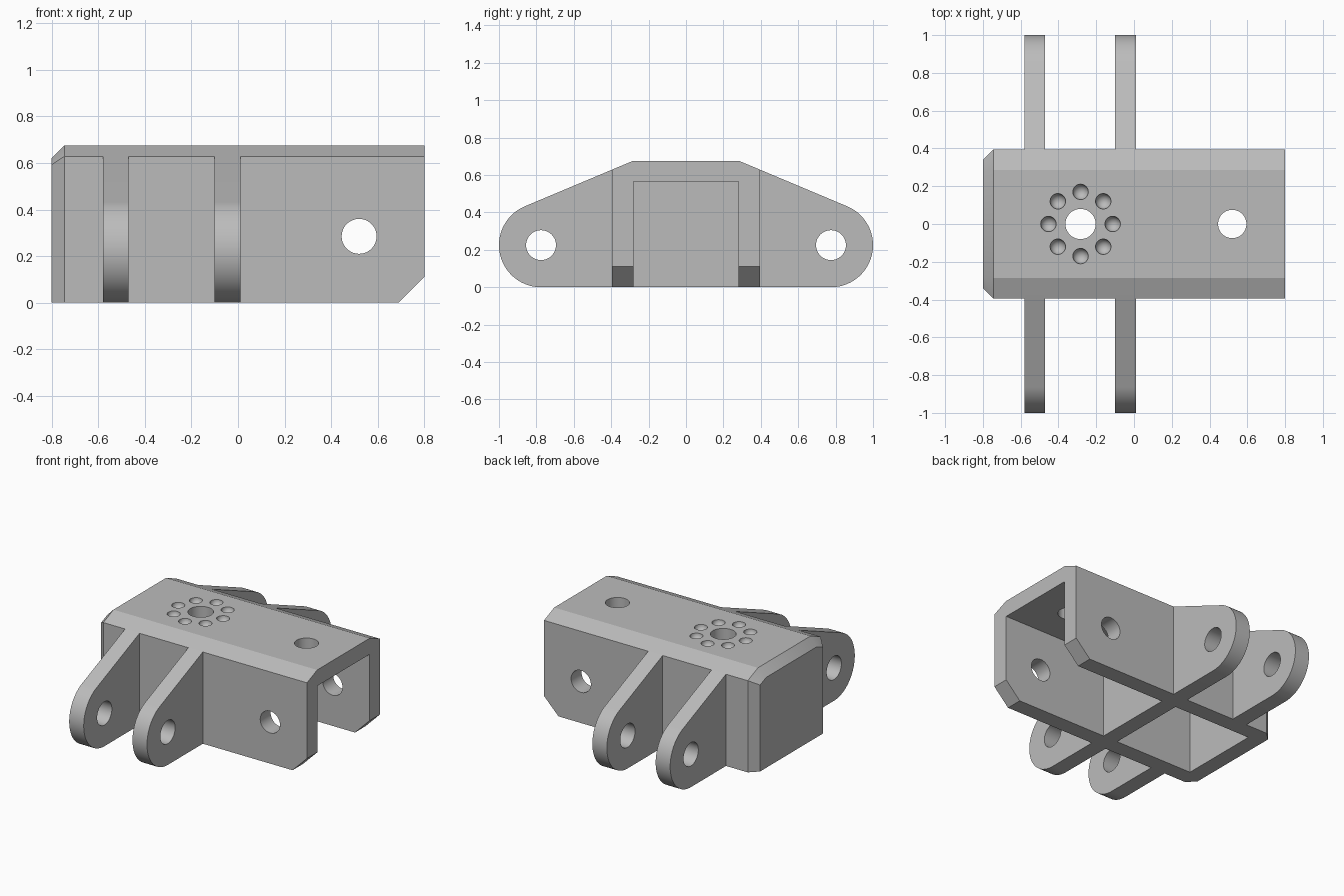
import bpy, bmesh, math
from mathutils import Matrix

if "Cube" in bpy.data.objects:
    bpy.data.objects.remove(bpy.data.objects["Cube"], do_unlink=True)

grey = bpy.data.materials.new("plain grey")
grey.use_nodes = True
COLOUR = (0.5, 0.5, 0.5, 1)
grey.diffuse_color = COLOUR
grey.node_tree.nodes["Principled BSDF"].inputs["Base Color"].default_value = COLOUR

W, H, END, R = 0.395, 0.675, 0.8, 0.225
TOP_Y, LUG_Y, LUG_Z = 0.285, 0.775, 0.225
WALL, BEVEL = 0.11, 0.055
INNER_Y, INNER_Z = W - WALL - 0.003, H - WALL

# Line from the roof edge, tangent to the round lug end
dy, dz = LUG_Y - TOP_Y, LUG_Z - H
slope = math.atan2(dz, dy) + math.asin(R / math.hypot(dy, dz))
ny, nz = -math.sin(slope), math.cos(slope)
shoulder = H + (W - TOP_Y) * math.tan(slope)


def loft(name, sections):
    """Closed solid through rings of (x, y, z) points."""
    bm = bmesh.new()
    rings = [[bm.verts.new(p) for p in s] for s in sections]
    n = len(rings[0])
    for a, b in zip(rings, rings[1:]):
        for i in range(n):
            j = (i + 1) % n
            bm.faces.new((a[i], a[j], b[j], b[i]))
    bm.faces.new(rings[0])
    bm.faces.new(rings[-1])
    bmesh.ops.recalc_face_normals(bm, faces=bm.faces)
    return finish(name, bm)


def finish(name, bm):
    mesh = bpy.data.meshes.new(name)
    bm.to_mesh(mesh)
    bm.free()
    mesh.materials.append(grey)
    ob = bpy.data.objects.new(name, mesh)
    bpy.context.collection.objects.link(ob)
    return ob


def prism(name, outline, x0, x1):
    return loft(name, [[(x, y, z) for y, z in outline] for x in (x0, x1)])


def box(name, x0, x1, y, z0, z1):
    return prism(name, [(-y, z0), (y, z0), (y, z1), (-y, z1)], x0, x1)


def drill(name, axis, centre, radius, length):
    turn = {"X": Matrix.Rotation(math.pi / 2, 4, "Y"),
            "Y": Matrix.Rotation(math.pi / 2, 4, "X"), "Z": Matrix()}[axis]
    bm = bmesh.new()
    bmesh.ops.create_cone(bm, cap_ends=True, segments=48, radius1=radius, radius2=radius,
                          depth=length, matrix=Matrix.Translation(centre) @ turn)
    return finish(name, bm)


def mirrored(half):
    return half + [(-y, z) for y, z in reversed(half)]


def combine(target, tool, operation="DIFFERENCE"):
    mod = target.modifiers.new(tool.name, "BOOLEAN")
    mod.operation, mod.solver, mod.object = operation, "EXACT", tool
    bpy.context.view_layer.objects.active = target
    bpy.ops.object.modifier_apply(modifier=mod.name)
    bpy.data.objects.remove(tool, do_unlink=True)


# Housing with a sloped roof edge and a bevelled closed end
full = mirrored([(W, 0), (W, shoulder), (TOP_Y, H)])
small_y = W - BEVEL
inset = mirrored([(small_y, 0),
                  (small_y, H - (BEVEL + ny * (small_y - TOP_Y)) / nz),
                  (TOP_Y - BEVEL * (1 - nz) / ny, H - BEVEL)])
body = loft("bracket_body", [[(x, y, z) for y, z in s] for x, s in
                             ((-END, inset), (BEVEL - END, full), (END, full))])

# Two pairs of rounded lugs
start, steps = math.pi / 2 + slope, 40
arc = [start - (start + math.pi / 2) * i / steps for i in range(steps + 1)]
lug_half = [(LUG_Y + R * math.cos(a), LUG_Z + R * math.sin(a)) for a in reversed(arc)]
lug_outline = mirrored(lug_half + [(TOP_Y, H)])
for x in (-0.58, -0.1):
    combine(body, prism("lug_plate", lug_outline, x, x + WALL), "UNION")

# Open front bay and closed rear pocket, leaving a cross wall between
combine(body, box("front_bay", 0.01, 1, INNER_Y, -0.1, INNER_Z))
combine(body, box("rear_pocket", WALL - END, -0.1, INNER_Y, -0.1, INNER_Z))

# Slanted lower corners at the open end
a, b = END - WALL - 0.1, END + 0.1
corner = [(a, -0.1), (b, -0.1), (b, WALL + 0.1)]
combine(body, loft("corner_cut", [[(x, y, z) for x, z in corner] for y in (-0.5, 0.5)]))

# Pin and bolt holes
for y in (-LUG_Y, LUG_Y):
    combine(body, drill("lug_hole", "X", (-0.28, y, LUG_Z), 0.08, 1))
combine(body, drill("side_hole", "Y", (0.52, 0, 0.285), 0.075, 1))
for x, r in ((-0.283, 0.08), (0.52, 0.075)):
    combine(body, drill("roof_hole", "Z", (x, 0, H), r, 0.4))

# Ring of round dimples about the rear roof hole
for i in range(8):
    t = i * math.pi / 4
    bm = bmesh.new()
    bmesh.ops.create_uvsphere(bm, u_segments=32, v_segments=16, radius=0.041,
                              matrix=Matrix.Translation((-0.283 + 0.17 * math.cos(t),
                                                         0.17 * math.sin(t), H)))
    combine(body, finish("dimple", bm))

bpy.ops.object.select_all(action="DESELECT")
body.select_set(True)
bpy.context.view_layer.objects.active = body
bpy.ops.object.shade_smooth_by_angle(angle=math.radians(20))
